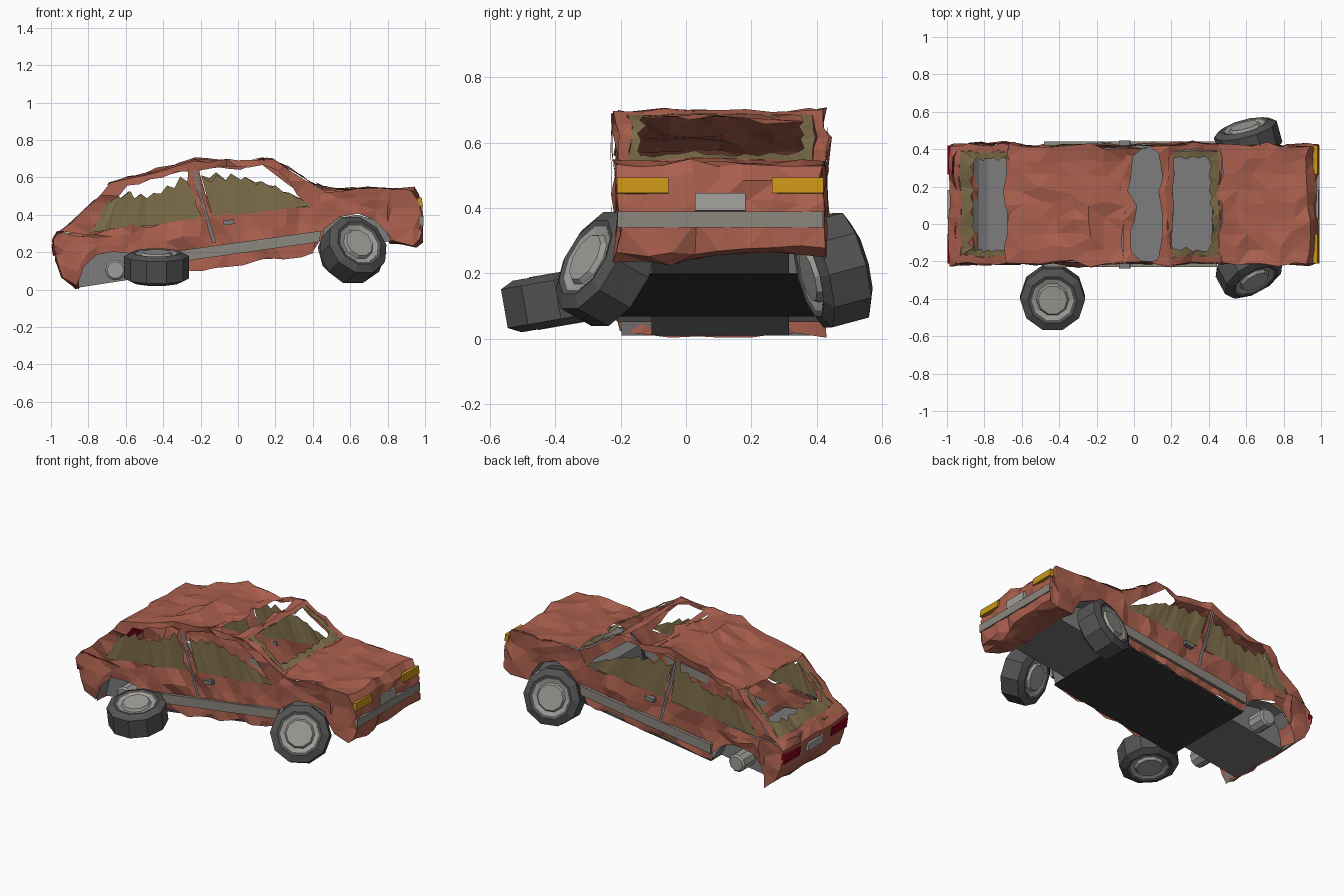
import bpy, bmesh, math, random
from mathutils import Vector, noise

if "Cube" in bpy.data.objects:
    bpy.data.objects.remove(bpy.data.objects["Cube"])

random.seed(4)
CY, HW = 0.105, 0.315            # body centre line and half width
YR, YL = CY - HW, CY + HW


def mat(name, r, g, b):
    m = bpy.data.materials.new(name)
    m.diffuse_color = (r, g, b, 1)
    m.use_nodes = True
    m.node_tree.nodes["Principled BSDF"].inputs["Base Color"].default_value = m.diffuse_color
    return m


RED = mat("rusty_red", 0.40, 0.115, 0.075)
GLASS = mat("dirty_glass", 0.21, 0.155, 0.068)
TYRE = mat("tyre", 0.085, 0.085, 0.085)
DARK = mat("underside", 0.04, 0.04, 0.04)
GREY = mat("chassis_grey", 0.2, 0.2, 0.2)
TRIM = mat("trim", 0.26, 0.24, 0.21)
RIM = mat("rim", 0.35, 0.34, 0.32)
AMBER = mat("headlight", 0.58, 0.30, 0.01)
TAIL = mat("taillight", 0.22, 0.0, 0.01)


def finish(name, bm, material):
    me = bpy.data.meshes.new(name)
    bmesh.ops.recalc_face_normals(bm, faces=bm.faces)
    bm.to_mesh(me)
    bm.free()
    ob = bpy.data.objects.new(name, me)
    bpy.context.collection.objects.link(ob)
    me.materials.append(material)
    return ob


def crumple(p, amp):
    q = p + (noise.noise_vector(p * 7.3) + 0.5 * noise.noise_vector(p * 17.1)) * amp
    q.x = max(-0.995, min(0.99, q.x))
    q.z = max(0.003, q.z)
    return q


def strip(name, A, B, material, rows=1, step=0.08, amp=0.03, jag=0):
    """Dented sheet spanned between two polylines; jag tears the B edge."""
    A, B = [Vector(p) for p in A], [Vector(p) for p in B]
    pairs = [(A[0], B[0])]
    for i in range(len(A) - 1):
        d = max((A[i + 1] - A[i]).length, (B[i + 1] - B[i]).length)
        n = max(1, round(d / step))
        pairs += [(A[i].lerp(A[i + 1], k / n), B[i].lerp(B[i + 1], k / n)) for k in range(1, n + 1)]
    bm = bmesh.new()
    grid = []
    for i, (a, b) in enumerate(pairs):
        if jag:
            b = b.lerp(a, random.uniform(0, 0.35) * jag + (jag * 0.55 if i % 2 else 0))
        grid.append([bm.verts.new(crumple(a.lerp(b, r / rows), amp)) for r in range(rows + 1)])
    for c, d in zip(grid, grid[1:]):
        for r in range(rows):
            bm.faces.new((c[r], d[r], d[r + 1], c[r + 1]))
    bmesh.ops.triangulate(bm, faces=bm.faces)
    return finish(name, bm, material)


def xz(pts, y):
    return [(x, y, z) for x, z in pts]


def across(name, path, material, y0=YR, y1=YL, **kw):
    return strip(name, xz(path, y0), xz(path, y1), material, **kw)


def box(name, centre, size, material, tilt=0):
    bm = bmesh.new()
    bmesh.ops.create_cube(bm, size=1)
    bmesh.ops.scale(bm, vec=size, verts=bm.verts)
    ob = finish(name, bm, material)
    ob.location, ob.rotation_euler = centre, (0, tilt, 0)
    return ob


def prism(name, pts, y0, y1, material):
    bm = bmesh.new()
    f = bm.faces.new([bm.verts.new(p) for p in xz(pts, y0)])
    e = bmesh.ops.extrude_face_region(bm, geom=[f])["geom"]
    bmesh.ops.translate(bm, vec=(0, y1 - y0, 0), verts=[v for v in e if isinstance(v, bmesh.types.BMVert)])
    return finish(name, bm, material)


def lathe(name, profile, centre, axis, material, n=10):
    bm = bmesh.new()
    rings = [[bm.verts.new((r * math.cos(math.tau * k / n), r * math.sin(math.tau * k / n), t))
              for k in range(n)] for r, t in profile]
    for a, b in zip(rings, rings[1:]):
        for k in range(n):
            bm.faces.new((a[k], a[(k + 1) % n], b[(k + 1) % n], b[k]))
    if profile[0][0] < 0.1:      # cap the ends of solid parts
        bm.faces.new(rings[0])
        bm.faces.new(rings[-1])
    ob = finish(name, bm, material)
    ob.location = centre
    ob.rotation_euler = Vector(axis).to_track_quat('Z', 'Y').to_euler()
    return ob


# Side panels: (x, lower edge, upper edge) with both wheel arches
side = [(-.985, .20, .26), (-.965, .14, .285), (-.93, .07, .295), (-.86, .01, .30), (-.83, .13, .305),
        (-.78, .19, .31), (-.68, .22, .325), (-.56, .20, .34), (-.50, .13, .345), (-.47, .07, .35),
        (-.2, .105, .38), (.1, .15, .415), (.40, .195, .45), (.435, .28, .50), (.46, .33, .53),
        (.54, .385, .53), (.64, .40, .53), (.74, .37, .53), (.80, .30, .53), (.82, .255, .53),
        (.93, .25, .53), (.965, .265, .49), (.985, .28, .36)]
rail_out = [(-.95, .30), (-.82, .42), (-.68, .57), (-.42, .635), (-.24, .685), (0, .68), (.17, .70),
            (.31, .62), (.46, .535)]
rail_in = [(-.80, .31), (-.73, .42), (-.61, .56), (-.40, .60), (-.23, .64), (0, .65), (.13, .66),
           (.26, .58), (.40, .45)]
for tag, y, s in (("right", YR, -1), ("left", YL, 1)):
    strip("side_panel_" + tag, xz([(x, a) for x, a, b in side], y), xz([(x, b) for x, a, b in side], y), RED, rows=3)
    strip("roof_rail_" + tag, xz(rail_out, y), xz(rail_in, y), RED)
    strip("door_pillar_" + tag, xz([(-.27, .64), (-.19, .37)], y), xz([(-.21, .645), (-.12, .385)], y), RED)
    yo = y + s * 0.014
    strip("pillar_seam_" + tag, xz([(-.242, .64), (-.135, .25)], yo), xz([(-.222, .64), (-.115, .25)], yo),
          GREY, amp=0.01)
    # broken side windows
    strip("rear_side_glass_" + tag, xz([(-.80, .31), (-.68, .325), (-.45, .35), (-.19, .38)], y),
          xz([(-.69, .49), (-.62, .53), (-.45, .53), (-.235, .64)], y), GLASS, step=.045, amp=.012, jag=.3)
    strip("door_glass_" + tag, xz([(-.13, .385), (.08, .41), (.25, .43), (.40, .45)], y),
          xz([(-.20, .63), (.0, .62), (.15, .58), (.39, .465)], y), GLASS, step=.045, amp=.012, jag=.25)
    # trim strip and door handle
    prism("side_trim_" + tag, [(-.48, .125), (.435, .255), (.445, .315), (-.48, .185)], y, y + s * .02, TRIM)
    box("door_handle_" + tag, (-.05, y + s * .012, .36), (.06, .03, .025), GREY, -.14)
    lathe("bare_hub_" + tag, [(.056, -.06), (.056, .05), (.045, .06)], (-.655, y - s * .05, .105), (0, s, 0), RIM)

# Hood, nose and tail
across("hood_and_nose", [(.46, .54), (.7, .535), (.93, .53), (.965, .49), (.985, .36), (.98, .27), (.93, .25),
                         (.82, .26)], RED, rows=8)
across("tail", [(-.95, .30), (-.985, .26), (-.965, .14), (-.93, .07), (-.86, .01), (-.83, .13)], RED, rows=8)

# Roof, torn open behind the windscreen
across("roof", [(-.68, .57), (-.42, .635), (-.24, .685), (-.06, .68)], RED, rows=8)
ys = [YR, YR + .05, CY - .15, CY, CY + .15, YL - .05, YL]
strip("roof_torn_rear", [(-.06, y, .68) for y in ys],
      [(x, y, .675) for x, y in zip((.05, 0, -.01, .01, -.01, 0, .05), ys)], RED, jag=.4)
strip("roof_torn_front", [(.19, y, .695) for y in ys],
      [(x, y, .69) for x, y in zip((.08, .13, .15, .14, .15, .13, .08), ys)], RED, jag=.3)


# Windscreen and hatch: body frame with a ring of broken glass inside
def rect(p0, p1, u0, u1, hw):
    a, b = Vector((p0[0], 0, p0[1])), Vector((p1[0], 0, p1[1]))
    lo, hi, w = a.lerp(b, u0), a.lerp(b, u1), Vector((0, hw, 0))
    c = Vector((0, CY, 0))
    return [lo - w + c, lo + w + c, hi + w + c, hi - w + c, lo - w + c]


for name, p0, p1, opening, hole in (
        ("windscreen", (.46, .54), (.18, .70), (.03, .92), (.20, .90)),
        ("hatch", (-.95, .30), (-.66, .575), (.08, .95), (.36, .93))):
    inner = rect(p0, p1, *opening, .275)
    strip(name + "_frame", rect(p0, p1, 0, 1, HW), inner, RED, amp=.02)
    strip(name + "_glass", inner, rect(p0, p1, *hole, .235), GLASS, step=.045, amp=.015, jag=.5)

# Underbody: floor, wheel wells and the blocks between the wheels
across("underside", [(-.47, .068), (.43, .198)], DARK, amp=0, step=2)
across("cabin_floor", [(-.47, .08), (.42, .21)], GREY, amp=0, step=2)
wells = {"rear": [(-.86, .01), (-.83, .13), (-.78, .19), (-.68, .22), (-.56, .20), (-.50, .13), (-.47, .07)],
         "front": [(.43, .2), (.46, .33), (.54, .385), (.64, .40), (.74, .37), (.80, .30), (.82, .26)]}
for name, pts in wells.items():
    across(name + "_wheel_well", pts, GREY, y0=YR + .012, y1=YL - .012, amp=0, step=1)
    prism(name + "_axle_block", pts, CY - .21, CY + .21, GREY)

# Lights, plates and bumper
box("front_bumper", (.982, CY, .365), (.02, .63, .05), TRIM)
box("front_plate", (.977, CY, .418), (.022, .155, .054), RIM, -.1)
box("rear_plate", (-.982, CY, .205), (.022, .155, .05), RIM, -.15)
for tag, s in (("right", -1), ("left", 1)):
    box("headlight_" + tag, (.973, CY + s * .237, .468), (.025, .157, .047), AMBER, -.15)
    box("taillight_" + tag, (-.98, CY + s * .237, .215), (.025, .157, .055), TAIL, -.15)

# Wheels: two bent front ones and one lying flat
tyre = [(.11, .072), (.132, .08), (.174, .06), (.174, -.06), (.132, -.08), (.11, -.072)]
rim = [(.078, .082), (.088, .066), (.114, .074), (.114, -.074), (.088, -.066), (.078, -.082)]
for tag, c, axis in (("front_right", (.615, -.245, .213), (.43, -.79, .45)),
                     ("front_left", (.61, .45, .21), (-.25, .93, .25)),
                     ("loose", (-.435, -.393, .12), (0, -.17, .98))):
    lathe(tag + "_tyre", tyre, c, axis, TYRE)
    lathe(tag + "_rim", rim, c, axis, RIM)
